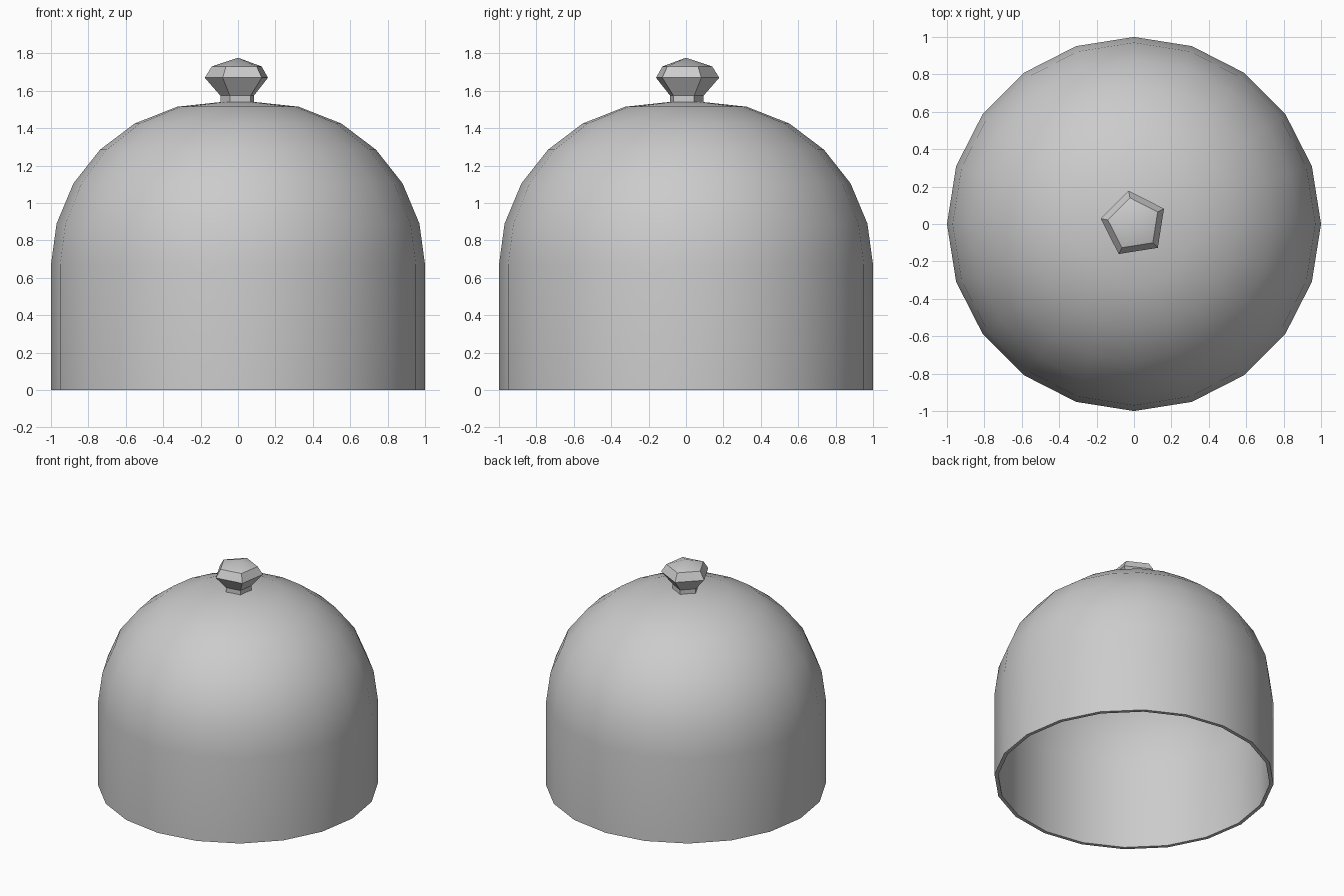
import bpy, bmesh
from math import cos, sin, radians, tau

if "Cube" in bpy.data.objects:
    bpy.data.objects.remove(bpy.data.objects["Cube"])


def lathe(name, profile, sides, start=0.0):
    """Revolve (radius, z) points round z; zero radius makes a pole."""
    bm = bmesh.new()
    rings = []
    for r, z in profile:
        if r == 0:
            rings.append([bm.verts.new((0, 0, z))] * sides)
        else:
            rings.append([bm.verts.new((r * cos(start + tau * i / sides),
                                        r * sin(start + tau * i / sides), z))
                          for i in range(sides)])
    for a, b in zip(rings, rings[1:]):
        for i in range(sides):
            j = (i + 1) % sides
            corners = list(dict.fromkeys((a[i], a[j], b[j], b[i])))
            if len(corners) > 2:  # nothing to fill between two poles
                bm.faces.new(corners)
    bmesh.ops.remove_doubles(bm, verts=bm.verts, dist=1e-5)
    bmesh.ops.recalc_face_normals(bm, faces=bm.faces)
    mesh = bpy.data.meshes.new(name)
    bm.to_mesh(mesh)
    bm.free()
    obj = bpy.data.objects.new(name, mesh)
    bpy.context.collection.objects.link(obj)
    bpy.ops.object.select_all(action='DESELECT')
    obj.select_set(True)
    bpy.context.view_layer.objects.active = obj
    bpy.ops.object.shade_smooth_by_angle(angle=radians(30))
    return obj


# Hollow bell cover: outer skin up to the pole, inner skin back down to the rim
outer = [(1, 0), (1, 0.67), (0.97, 0.89), (0.88, 1.105), (0.738, 1.285),
         (0.553, 1.425), (0.325, 1.515), (0, 1.55)]
inner = [(0, 1.523), (0.317, 1.489), (0.539, 1.401), (0.718, 1.266),
         (0.855, 1.092), (0.944, 0.884), (0.973, 0.67), (0.973, 0)]
lathe("cover_dome", outer + inner + outer[:1], 20)

# Five-sided handle knob with a short neck
lathe("handle_knob", [(0, 1.53), (0.096, 1.53), (0.096, 1.575), (0.18, 1.67),
                      (0.142, 1.73), (0, 1.777)], 5, radians(27))
